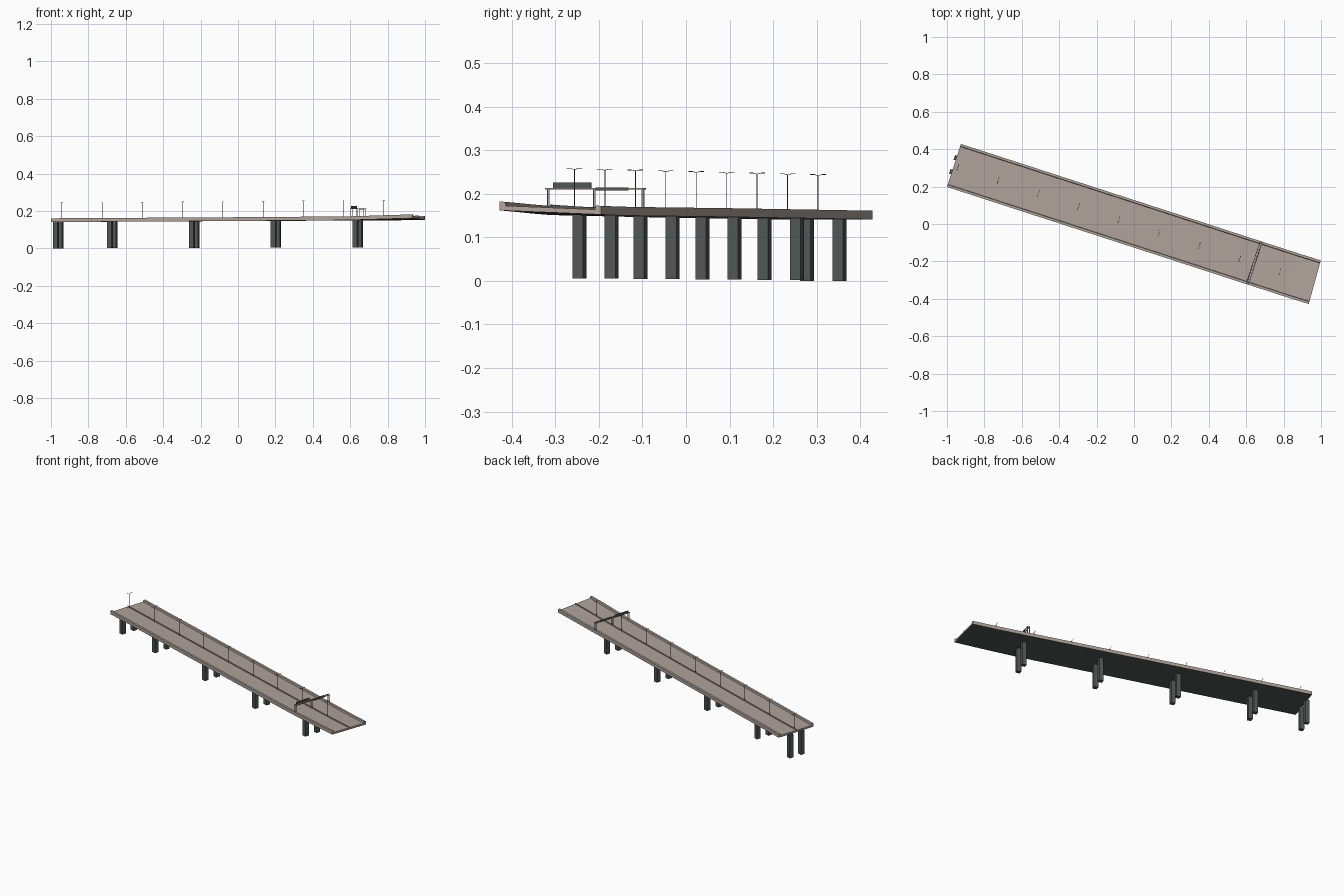
import bpy, bmesh, math
from mathutils import Vector, Matrix

if "Cube" in bpy.data.objects:
    bpy.data.objects.remove(bpy.data.objects["Cube"])

def mat(name, c):
    m = bpy.data.materials.new(name)
    m.diffuse_color = (*c, 1)
    m.use_nodes = True
    m.node_tree.nodes["Principled BSDF"].inputs["Base Color"].default_value = m.diffuse_color
    return m

TAN = mat("tan_concrete", (0.43, 0.365, 0.325))
GREY = mat("dark_grey", (0.084, 0.098, 0.092))
YAW = math.atan2(-0.324, 1)
ALONG = Vector((math.cos(YAW), math.sin(YAW), 0))
ACROSS = Vector((-math.sin(YAW), math.cos(YAW), 0))   # towards the back

def finish(name, bm, mats):
    bmesh.ops.recalc_face_normals(bm, faces=bm.faces)
    me = bpy.data.meshes.new(name)
    bm.to_mesh(me)
    bm.free()
    for m in mats:
        me.materials.append(m)
    ob = bpy.data.objects.new(name, me)
    bpy.context.collection.objects.link(ob)
    return ob

def box(bm, c, size, yaw=YAW):
    M = Matrix.Translation(c) @ Matrix.Rotation(yaw, 4, 'Z') @ Matrix.Diagonal((*size, 1))
    bmesh.ops.create_cube(bm, size=1, matrix=M)

def bar(bm, a, b, w):
    a, b = Vector(a), Vector(b)
    d = b - a
    M = (Matrix.Translation((a + b) / 2) @ d.to_track_quat('Z', 'Y').to_matrix().to_4x4()
         @ Matrix.Diagonal((w, w, d.length, 1)))
    bmesh.ops.create_cube(bm, size=1, matrix=M)

# Centreline: x, y, underside z, crossfall slope, heading slope
PATH = [(-0.9625, 0.313, 0.141, 0, -0.324), (0.0, 0.001, 0.1465, 0, -0.324),
        (0.60, -0.194, 0.150, -0.008, -0.322), (0.73, -0.236, 0.152, -0.02, -0.312),
        (0.85, -0.275, 0.1545, -0.032, -0.296), (0.9665, -0.311, 0.157, -0.04, -0.277)]

def under(x):
    for a, b in zip(PATH, PATH[1:]):
        if x <= b[0]:
            return a[2] + (b[2] - a[2]) * (x - a[0]) / (b[0] - a[0])
    return PATH[-1][2]

def sweep(name, profile, mats):
    bm = bmesh.new()
    rings = []
    for x, y, z, tilt, slope in PATH:
        h = math.atan(slope)
        rings.append([bm.verts.new((x - math.sin(h) * u, y + math.cos(h) * u, z + v + tilt * u))
                      for u, v in profile])
    n = len(profile)
    for r, s in zip(rings, rings[1:]):
        for i in range(n):
            bm.faces.new((r[i], r[(i + 1) % n], s[(i + 1) % n], s[i]))
    bm.faces.new(rings[0])
    bm.faces.new(rings[-1][::-1])
    bmesh.ops.recalc_face_normals(bm, faces=bm.faces)
    if len(mats) > 1:
        for f in bm.faces:            # grey soffit
            f.material_index = 1 if f.normal.z < -0.5 else 0
    return finish(name, bm, mats)

# Deck with edge barriers
half = [(0.121, 0), (0.121, 0.020), (0.108, 0.020), (0.106, 0.011)]
sweep("deck", half + [(-u, v) for u, v in reversed(half)], [TAN, GREY])
# Median wall
sweep("median_wall", [(-0.0012, 0.0105), (0.0012, 0.0105), (0.0012, 0.018), (-0.0012, 0.018)], [TAN])

# Pillar pairs
for i, (x, y) in enumerate([(-0.961, 0.315), (-0.672, 0.217), (-0.235, 0.0745),
                            (0.203, -0.0675), (0.640, -0.2075)]):
    bm = bmesh.new()
    zt = under(x) + 0.002
    zb = 0.006 * i / 4
    for s in (-1, 1):
        c = Vector((x, y, (zt + zb) / 2)) + ACROSS * 0.039 * s
        box(bm, c, (0.0255, 0.0255, zt - zb))
    finish(f"pillar_pair_{i + 1}", bm, [GREY])

# Twin-arm street lamps on the median
for i in range(9):
    t = i / 8
    p = Vector((-0.942 + 1.722 * t, 0.303 - 0.559 * t, 0))
    z0 = under(p.x) + 0.011
    z1 = 0.242 + 0.014 * t
    bm = bmesh.new()
    bar(bm, (p.x, p.y, z0), (p.x, p.y, z1), 0.002)
    for s in (-1, 1):
        tip = p + ACROSS * 0.010 * s + Vector((0, 0, z1 + 0.002))
        bar(bm, p + Vector((0, 0, z1 - 0.0005)), tip, 0.0012)
        box(bm, tip + ACROSS * 0.004 * s, (0.003, 0.009, 0.0015))
    finish(f"street_lamp_{i + 1}", bm, [GREY])

# Sign gantry: two spans, each with a beam pair and a board
G = Vector((0.643, -0.2075, 0))
bm = bmesh.new()
for u in (-0.114, -0.003, 0.114):
    for s in (-1, 1):
        foot = G + ACROSS * u + ALONG * 0.006 * s
        bar(bm, foot + Vector((0, 0, 0.160)), foot + Vector((0, 0, 0.211)), 0.003)
for s in (-1, 1):
    box(bm, G + ALONG * 0.006 * s + Vector((0, 0, 0.2115)), (0.003, 0.238, 0.004))
for k in range(13):
    box(bm, G + ACROSS * (-0.114 + 0.019 * k) + Vector((0, 0, 0.2115)), (0.012, 0.003, 0.003))
finish("gantry_frame", bm, [TAN])
bm = bmesh.new()
box(bm, G + ACROSS * -0.058 + ALONG * -0.006 + Vector((0, 0, 0.219)), (0.004, 0.092, 0.014))
box(bm, G + ACROSS * 0.042 + ALONG * 0.006 + Vector((0, 0, 0.211)), (0.004, 0.078, 0.007))
finish("sign_boards", bm, [GREY])
